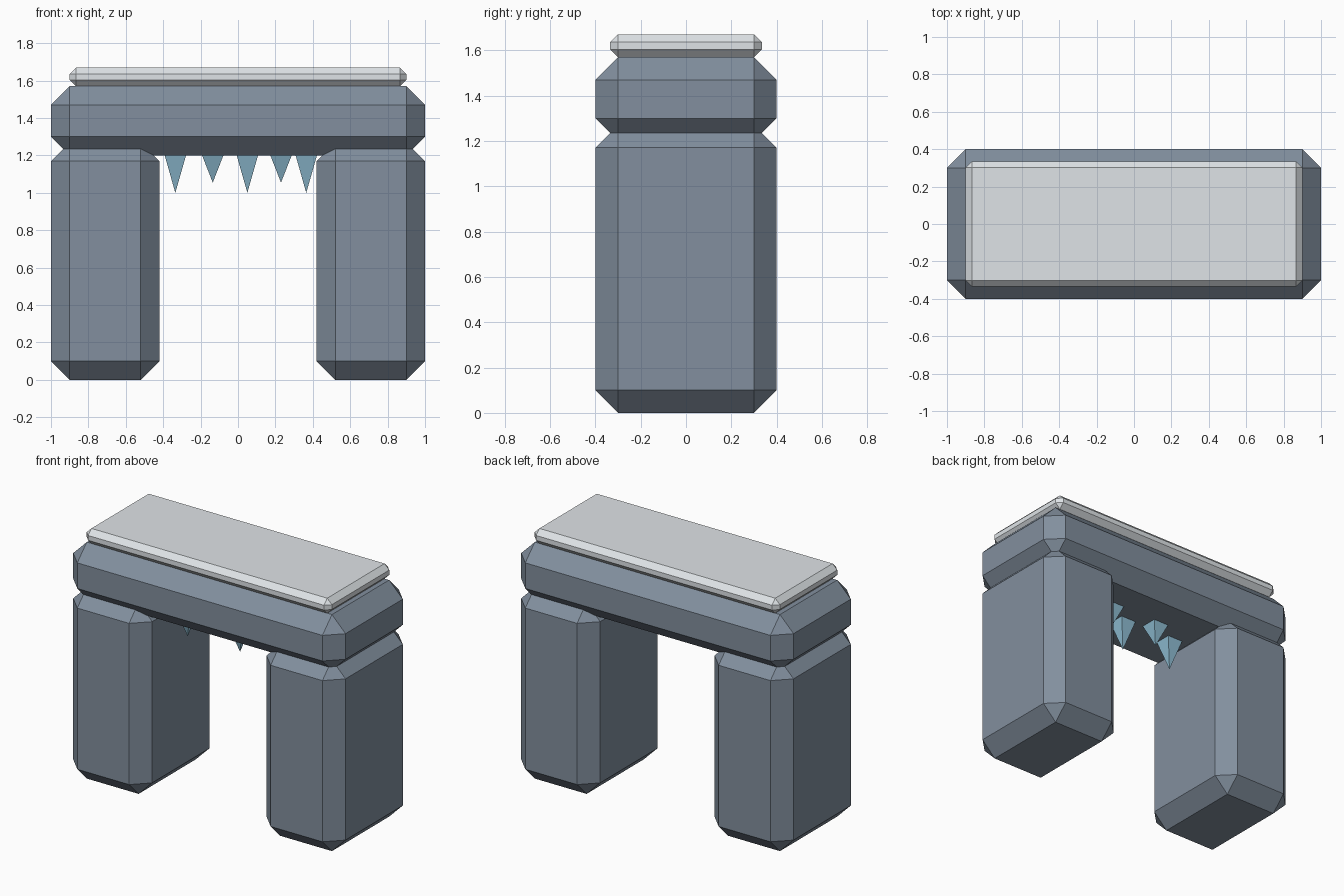
import bpy
import bmesh
from mathutils import Matrix, Vector

cube = bpy.data.objects.get("Cube")
if cube:
    bpy.data.objects.remove(cube, do_unlink=True)


def make_material(name, rgb):
    mat = bpy.data.materials.new(name)
    mat.use_nodes = True
    color = (*rgb, 1.0)
    mat.diffuse_color = color
    mat.node_tree.nodes["Principled BSDF"].inputs["Base Color"].default_value = color
    return mat


def finish(bm, name, mat):
    bmesh.ops.recalc_face_normals(bm, faces=bm.faces)
    mesh = bpy.data.meshes.new(name)
    bm.to_mesh(mesh)
    bm.free()
    mesh.materials.append(mat)
    obj = bpy.data.objects.new(name, mesh)
    bpy.context.collection.objects.link(obj)
    return obj


def chamfered_block(name, low, high, chamfer, mat):
    """Box between two corners with every edge cut flat."""
    low, high = Vector(low), Vector(high)
    bm = bmesh.new()
    place = Matrix.Translation((low + high) / 2) @ Matrix.Diagonal((*(high - low), 1))
    bmesh.ops.create_cube(bm, size=1, matrix=place)
    bmesh.ops.bevel(bm, geom=bm.edges[:], offset=chamfer, segments=1,
                    affect='EDGES', clamp_overlap=True)
    return finish(bm, name, mat)


def icicle(name, x, y, top, length, half_width, mat):
    """Square pyramid hanging point down."""
    bm = bmesh.new()
    base = [bm.verts.new((x + sx * half_width, y + sy * half_width, top))
            for sx, sy in ((-1, -1), (1, -1), (1, 1), (-1, 1))]
    tip = bm.verts.new((x, y, top - length))
    bm.faces.new(base)
    for i in range(4):
        bm.faces.new((base[i], base[i - 1], tip))
    return finish(bm, name, mat)


stone = make_material("blue_grey_stone", (0.223, 0.275, 0.342))
snow = make_material("snow_white", (0.80, 0.84, 0.87))
ice = make_material("pale_blue_ice", (0.283, 0.527, 0.672))

# Standing stones
chamfered_block("right_pillar", (-1, -0.4, 0), (-0.42, 0.4, 1.27), 0.1, stone)
chamfered_block("left_pillar", (0.42, -0.4, 0), (1, 0.4, 1.27), 0.1, stone)

# Lintel and the snow lying on it
chamfered_block("lintel", (-1, -0.4, 1.2), (1, 0.4, 1.57), 0.1, stone)
chamfered_block("snow_cap", (-0.9, -0.335, 1.57), (0.9, 0.335, 1.67), 0.034, snow)

# Icicles, alternating long and short, front and back
for i, x in enumerate((-0.335, -0.135, 0.05, 0.23, 0.365)):
    long_one = i % 2 == 0
    icicle(f"icicle_{i + 1}", x, -0.05 if long_one else 0.05, 1.2,
           0.2 if long_one else 0.145, 0.057, ice)
